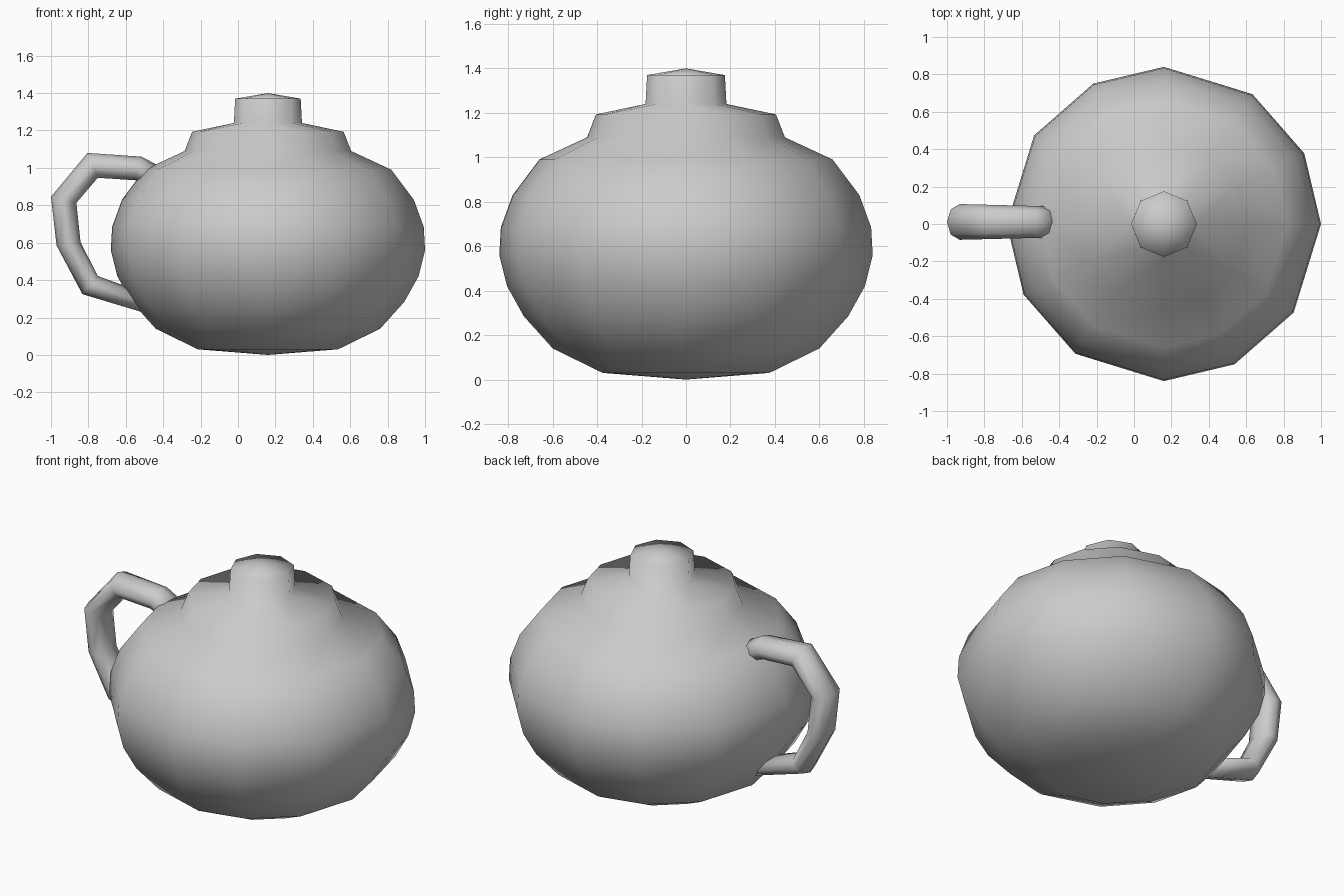
import bpy
import bmesh
from math import sin, cos, radians, tau

cube = bpy.data.objects.get("Cube")
if cube:
    bpy.data.objects.remove(cube, do_unlink=True)

# Single clay colour
clay = bpy.data.materials.new("grey_clay")
clay.use_nodes = True
GREY = (0.6, 0.6, 0.6, 1)
clay.diffuse_color = GREY
clay.node_tree.nodes["Principled BSDF"].inputs["Base Color"].default_value = GREY


def finish(name, bm):
    bmesh.ops.recalc_face_normals(bm, faces=bm.faces)
    mesh = bpy.data.meshes.new(name)
    bm.to_mesh(mesh)
    bm.free()
    mesh.materials.append(clay)
    mesh.shade_smooth()
    obj = bpy.data.objects.new(name, mesh)
    bpy.context.collection.objects.link(obj)
    return obj


def loop_edges(bm, points):
    verts = [bm.verts.new(p) for p in points]
    return [bm.edges.new((a, b)) for a, b in zip(verts, verts[1:] + verts[:1])]


def cap(bm, edges, tip):
    centre = bm.verts.new(tip)
    for e in edges:
        bm.faces.new((*e.verts, centre))


# Pot: twelve-sided body and lid, turning into an eight-sided knob
CX = 0.16
quarter = (0, 26.7, 55.7)
body_angles = [radians(q * 90 + a) for q in range(4) for a in quarter]
knob_angles = [tau * i / 8 for i in range(8)]
body_profile = [(0.375, 0.03), (0.60, 0.14), (0.73, 0.285), (0.805, 0.42),
                (0.84, 0.56), (0.833, 0.685), (0.78, 0.83), (0.66, 0.99),
                (0.445, 1.09), (0.405, 1.193)]
knob_profile = [(0.182, 1.24), (0.175, 1.37)]

bm = bmesh.new()
rings = []
for profile, angles in ((body_profile, body_angles), (knob_profile, knob_angles)):
    for r, z in profile:
        rings.append(loop_edges(bm, [(CX + r * cos(a), r * sin(a), z) for a in angles]))
for low, high in zip(rings, rings[1:]):
    bmesh.ops.bridge_loops(bm, edges=low + high)
cap(bm, rings[0], (CX, 0, 0))
cap(bm, rings[-1], (CX, 0, 1.4))
finish("pot_body_with_lid", bm)

# Handle: outer and inner edge of each bend, as x and z
bends = [((-0.43, 1.015), (-0.45, 0.88)), ((-0.516, 1.06), (-0.55, 0.934)),
         ((-0.805, 1.08), (-0.75, 0.947)), ((-1.0, 0.845), (-0.864, 0.813)),
         ((-0.97, 0.585), (-0.842, 0.604)), ((-0.832, 0.325), (-0.75, 0.422)),
         ((-0.50, 0.225), (-0.47, 0.32))]
bm = bmesh.new()
rings = []
for (ox, oz), (ix, iz) in bends:
    mx, mz, hx, hz = (ox + ix) / 2, (oz + iz) / 2, (ox - ix) / 2, (oz - iz) / 2
    half_width = 0.083 - 0.025 * (mx + 0.43)
    rings.append(loop_edges(bm, [(mx + hx * cos(a), 0.011 + half_width * sin(a), mz + hz * cos(a))
                                 for a in knob_angles]))
for first, second in zip(rings, rings[1:]):
    bmesh.ops.bridge_loops(bm, edges=first + second)
bmesh.ops.holes_fill(bm, edges=rings[0] + rings[-1], sides=0)
finish("handle", bm)
